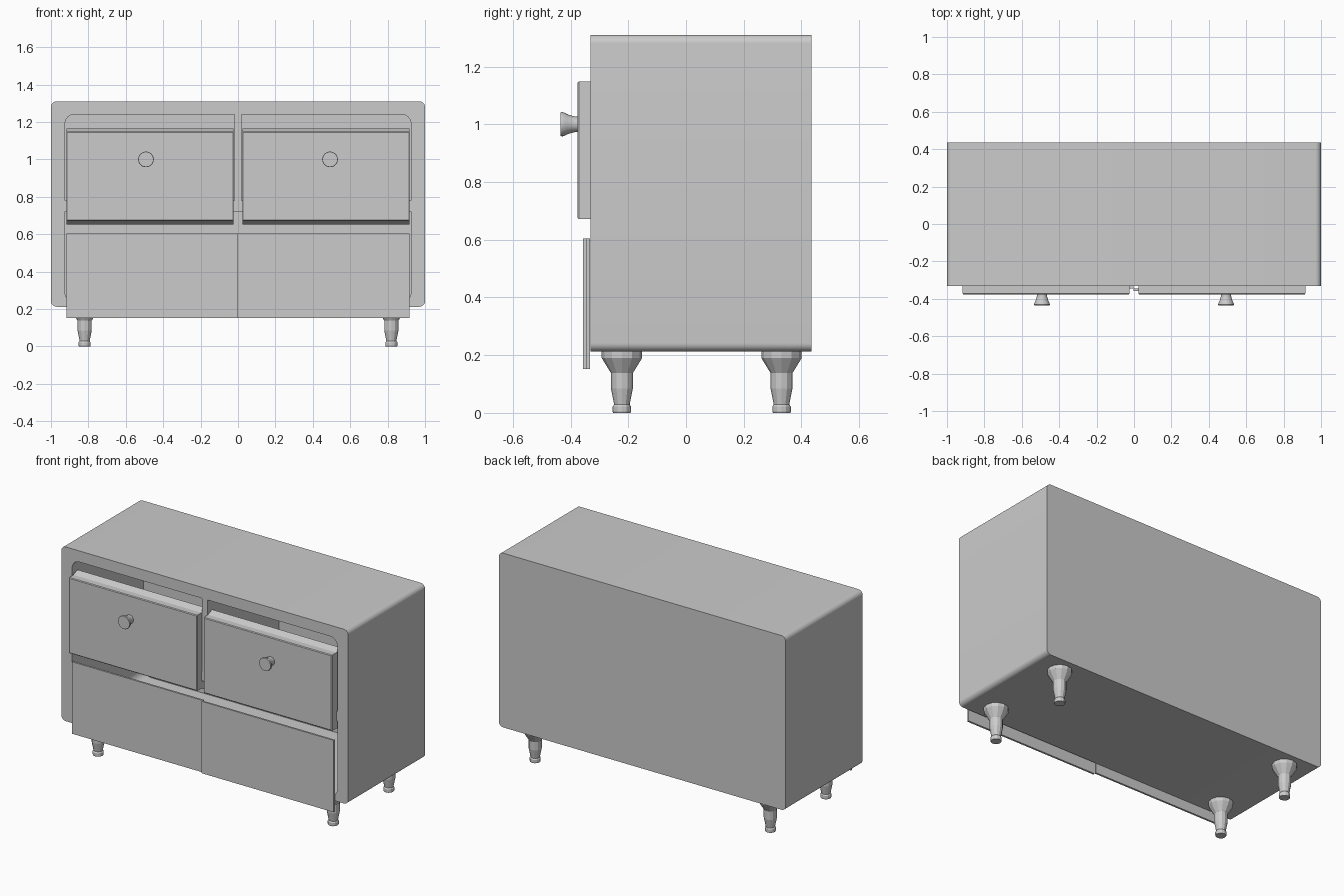
import bpy
import bmesh
from math import sin, cos, pi, radians
from mathutils import Matrix

old = bpy.data.objects.get("Cube")
if old:
    bpy.data.objects.remove(old, do_unlink=True)

# One painted finish for the whole piece
paint = bpy.data.materials.new("light_grey_paint")
paint.use_nodes = True
GREY = (0.6, 0.6, 0.6, 1)
paint.diffuse_color = GREY
paint.node_tree.nodes["Principled BSDF"].inputs["Base Color"].default_value = GREY


def finish(name, bm, smooth=False):
    bmesh.ops.recalc_face_normals(bm, faces=bm.faces)
    mesh = bpy.data.meshes.new(name)
    bm.to_mesh(mesh)
    bm.free()
    mesh.materials.append(paint)
    obj = bpy.data.objects.new(name, mesh)
    bpy.context.collection.objects.link(obj)
    if smooth:
        smooth_by_angle(obj)
    return obj


def activate(obj):
    bpy.ops.object.select_all(action='DESELECT')
    obj.select_set(True)
    bpy.context.view_layer.objects.active = obj


def smooth_by_angle(obj):
    activate(obj)
    bpy.ops.object.shade_smooth_by_angle(angle=radians(25))


def outline(x0, x1, z0, z1, radii=(0, 0, 0, 0), steps=8):
    """Rectangle in x and z; radii run top right, top left, bottom left, bottom right."""
    points = []
    corners = [(x1, z1, -1, -1), (x0, z1, 1, -1), (x0, z0, 1, 1), (x1, z0, -1, 1)]
    for i, ((x, z, sx, sz), r) in enumerate(zip(corners, radii)):
        if r == 0:
            points.append((x, z))
            continue
        for k in range(steps + 1):
            a = (i + k / steps) * pi / 2
            points.append((x + sx * r + r * cos(a), z + sz * r + r * sin(a)))
    return points


def loft(name, sections, smooth=False):
    """Skin a list of (outline, y) sections and cap both ends."""
    bm = bmesh.new()
    rings = [[bm.verts.new((x, y, z)) for x, z in pts] for pts, y in sections]
    for a, b in zip(rings, rings[1:]):
        for i in range(len(a)):
            j = (i + 1) % len(a)
            bm.faces.new((a[i], a[j], b[j], b[i]))
    bm.faces.new(rings[0])
    bm.faces.new(rings[-1])
    return finish(name, bm, smooth)


def lathe(name, profile, sides, matrix, smooth=False):
    """Turn a (radius, height) profile around z, then place it."""
    bm = bmesh.new()
    rings = [[bm.verts.new((r * cos(2 * pi * i / sides), r * sin(2 * pi * i / sides), h))
              for i in range(sides)] for r, h in profile]
    for a, b in zip(rings, rings[1:]):
        for i in range(sides):
            j = (i + 1) % sides
            bm.faces.new((a[i], a[j], b[j], b[i]))
    bm.faces.new(rings[0])
    bm.faces.new(rings[-1])
    bm.transform(matrix)
    return finish(name, bm, smooth)


def cut(target, cutter):
    mod = target.modifiers.new("opening", 'BOOLEAN')
    mod.operation = 'DIFFERENCE'
    mod.solver = 'EXACT'
    mod.object = cutter
    activate(target)
    bpy.ops.object.modifier_apply(modifier=mod.name)
    bpy.data.objects.remove(cutter, do_unlink=True)


# Cabinet body with two upper bays and one wide lower bay
FRONT, BACK, INNER_BACK = -0.331, 0.435, 0.38
body = loft("cabinet_body", [(outline(-1, 1, 0.212, 1.31, (0.03,) * 4), FRONT),
                             (outline(-1, 1, 0.212, 1.31, (0.03,) * 4), BACK)])
R = 0.05
bays = [
    outline(-0.925, -0.02, 0.78, 1.24, (0, R, 0, 0)),
    outline(0.02, 0.925, 0.78, 1.24, (R, 0, 0, 0)),
    outline(-0.925, 0.925, 0.24, 0.72, (0, 0, R, R)),
]
for bay in bays:
    cut(body, loft("bay_cutter", [(bay, -0.5), (bay, INNER_BACK)]))
smooth_by_angle(body)

# Drawer fronts with softened face edges and a flared back, each with a knob
KNOB = [(0.027, -0.005), (0.027, 0.01), (0.034, 0.035), (0.041, 0.048),
        (0.042, 0.056), (0.04, 0.06)]
for side, s in (("right", -1), ("left", 1)):
    x0, x1 = sorted((s * 0.023, s * 0.917))
    loft(side + "_drawer_front", [
        (outline(x0 + 0.004, x1 - 0.004, 0.676, 1.144), -0.376),
        (outline(x0, x1, 0.671, 1.148), -0.371),
        (outline(x0, x1, 0.671, 1.148), FRONT),
        (outline(x0, x1, 0.651, 1.165), -0.29),
    ])
    place = Matrix.Translation((s * 0.492, -0.375, 1.0)) @ Matrix.Rotation(pi / 2, 4, 'X')
    lathe(side + "_drawer_knob", KNOB, 24, place, smooth=True)

# Sliding doors on two tracks, hanging below the body
for side, x0, x1, y0, y1 in (("right", -0.917, -0.003, -0.344, -0.332),
                             ("left", -0.003, 0.917, -0.357, -0.345)):
    panel = outline(x0, x1, 0.152, 0.605)
    loft(side + "_sliding_door", [(panel, y0), (panel, y1)])

# Turned legs with flared tops and small feet
LEG = [(0.03, 0), (0.032, 0.004), (0.032, 0.022), (0.027, 0.029), (0.029, 0.04),
       (0.038, 0.085), (0.038, 0.138), (0.07, 0.19), (0.07, 0.214)]
for row, y in (("front", -0.222), ("back", 0.331)):
    for side, x in (("right", -0.82), ("left", 0.82)):
        lathe(f"{row}_{side}_leg", LEG, 12, Matrix.Translation((x, y, 0)))
